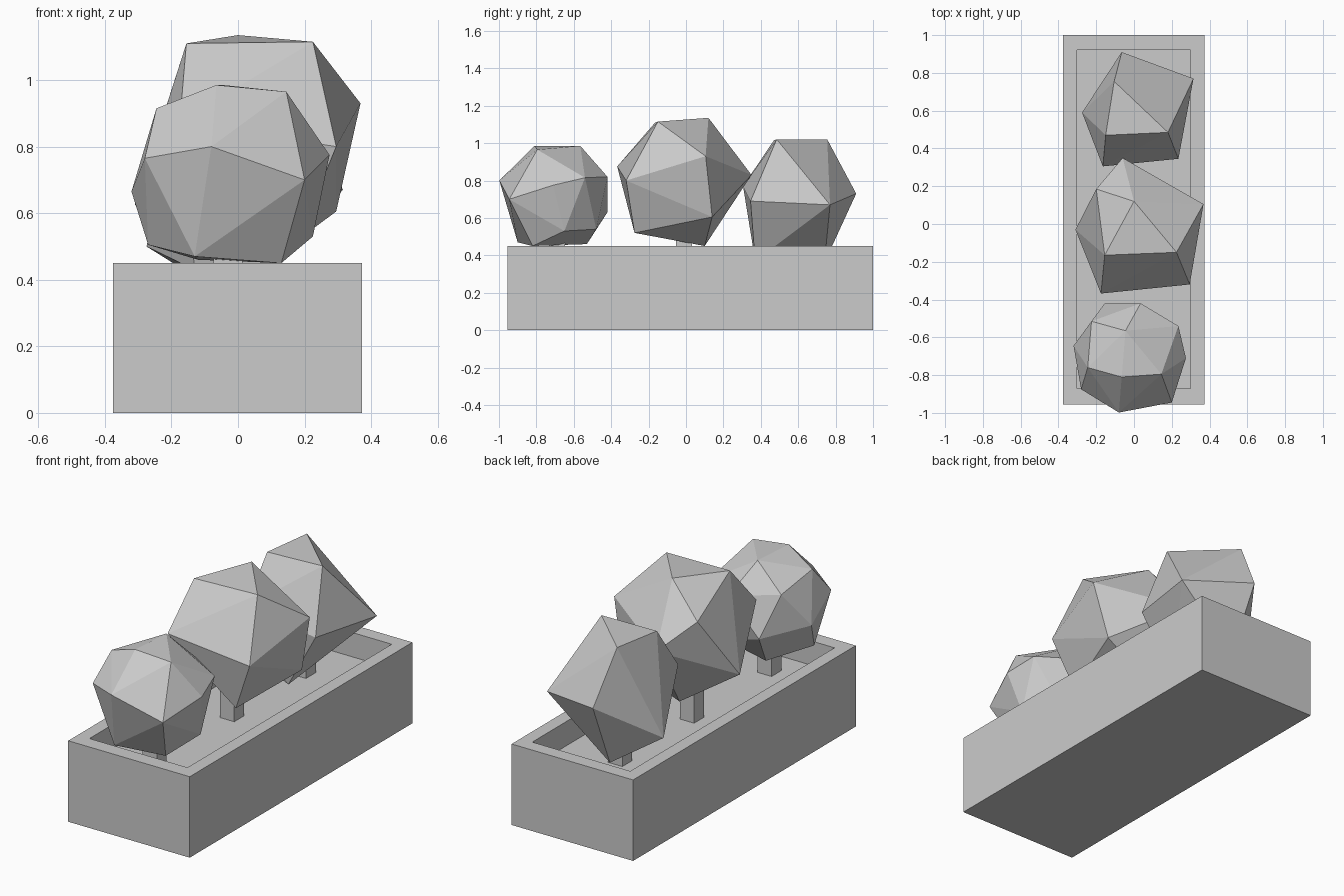
import bpy, bmesh

if "Cube" in bpy.data.objects:
    bpy.data.objects.remove(bpy.data.objects["Cube"])

def obj_from_bm(name, bm):
    bmesh.ops.recalc_face_normals(bm, faces=bm.faces)
    me = bpy.data.meshes.new(name)
    bm.to_mesh(me)
    bm.free()
    ob = bpy.data.objects.new(name, me)
    bpy.context.collection.objects.link(ob)
    return ob

def box(bm, x0, x1, y0, y1, z0, z1):
    vs = bmesh.ops.create_cube(bm, size=1)["verts"]
    for v in vs:
        v.co = (x1 if v.co.x > 0 else x0,
                y1 if v.co.y > 0 else y0,
                z1 if v.co.z > 0 else z0)

def hull(name, pts):
    bm = bmesh.new()
    for p in pts:
        bm.verts.new(p)
    bmesh.ops.convex_hull(bm, input=bm.verts)
    loose = [v for v in bm.verts if not v.link_faces]
    bmesh.ops.delete(bm, geom=loose, context='VERTS')
    return obj_from_bm(name, bm)

# Planter trough: box with inset top pushed down to the soil level
bm = bmesh.new()
box(bm, -0.375, 0.372, -0.955, 1.0, 0, 0.45)
bm.normal_update()
top = max(bm.faces, key=lambda f: f.calc_center_median().z)
bmesh.ops.inset_region(bm, faces=[top], thickness=0.102)
for v in top.verts:
    v.co.y += 0.011 if v.co.y < 0 else -0.006
ext = bmesh.ops.extrude_face_region(bm, geom=[top])
bmesh.ops.translate(bm, vec=(0, 0, -0.135),
                    verts=[g for g in ext["geom"] if isinstance(g, bmesh.types.BMVert)])
if top.is_valid:
    bmesh.ops.delete(bm, geom=[top], context='FACES_ONLY')
obj_from_bm("planter_box", bm)

# Short square trunks
for i, (y, h) in enumerate([(-0.69, 0.6), (-0.01, 0.65), (0.62, 0.6)]):
    bm = bmesh.new()
    box(bm, -0.073, 0.014, y - 0.043, y + 0.043, 0.31, h)
    obj_from_bm(f"trunk_{i + 1}", bm)

# Faceted shrub crowns, irregular hulls
hull("front_shrub", [
    (-.065, -.81, .985), (-.045, -.565, .985), (.145, -.795, .965),
    (-.245, -.76, .915), (-.225, -.515, .86), (-.155, -.42, .63),
    (.035, -.42, .82), (.235, -.54, .815), (.275, -.71, .775),
    (.2, -.945, .7), (-.08, -.998, .8), (-.28, -.875, .765),
    (-.32, -.645, .665), (.225, -.65, .53), (.13, -.82, .45),
    (-.13, -.9, .47), (-.27, -.74, .505), (-.12, -.53, .46), (.1, -.48, .54)])
hull("middle_shrub", [
    (0, .12, 1.135), (-.155, -.165, 1.11), (.225, -.15, 1.115),
    (.368, .105, .93), (-.06, .35, .83), (-.2, .185, .97),
    (-.31, -.03, .625), (-.175, -.368, .875), (.295, -.32, .8),
    (.295, .14, .605), (.18, -.275, .52), (-.03, .1, .45)])
hull("back_shrub", [
    (-.105, .755, 1.02), (-.15, .47, 1.015), (.18, .485, 1.02),
    (.315, .77, .67), (.235, .345, .69), (-.065, .91, .73),
    (-.275, .59, .5), (-.165, .305, .77), (-.05, .74, .36),
    (.05, .37, .37), (-.13, .4, .43)])
